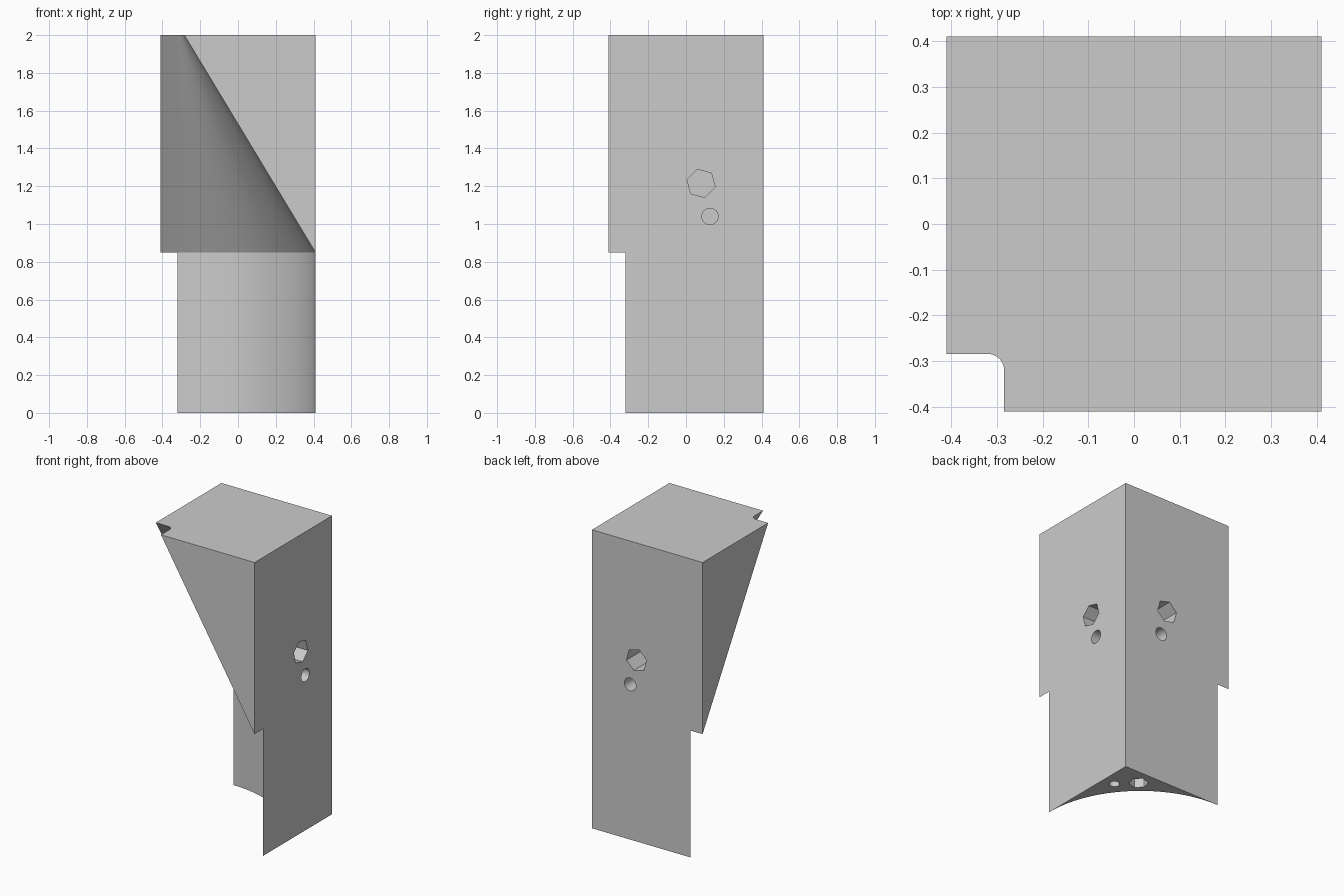
import bpy, bmesh
from math import sin, cos, pi, radians

cube = bpy.data.objects.get("Cube")
if cube:
    bpy.data.objects.remove(cube, do_unlink=True)

H = 0.41             # half width of the block
C = -0.32            # axis of the hollow in x and y
R_LOW, R_TOP = H - C, 0.036
Z_STEP, Z_TOP = 0.85, 2.0
SEG = 40

grey = bpy.data.materials.new("plain grey")
grey.use_nodes = True
color = (0.6, 0.6, 0.6, 1)
grey.diffuse_color = color
grey.node_tree.nodes["Principled BSDF"].inputs["Base Color"].default_value = color


def make_object(name, bm):
    bmesh.ops.recalc_face_normals(bm, faces=bm.faces)
    mesh = bpy.data.meshes.new(name)
    bm.to_mesh(mesh)
    bm.free()
    mesh.materials.append(grey)
    obj = bpy.data.objects.new(name, mesh)
    bpy.context.collection.objects.link(obj)
    return obj


# Corner block: round hollow below, tapering to a small notch at the top
bm = bmesh.new()


def vert(x, y, z):
    return bm.verts.new((x, y, z))


def arc(r, z):
    angles = [pi / 2 * (1 - i / SEG) for i in range(SEG + 1)]
    return [vert(C + r * cos(a), C + r * sin(a), z) for a in angles]


def hollow_path(r, z):
    return [vert(-H, C + r, z)] + arc(r, z) + [vert(C + r, -H, z)]


top = hollow_path(R_TOP, Z_TOP)
mid = hollow_path(R_LOW, Z_STEP)
low = arc(R_LOW, 0)
top_right, top_corner, top_left = vert(H, -H, Z_TOP), vert(H, H, Z_TOP), vert(-H, H, Z_TOP)
low_corner = vert(H, H, 0)

for upper, lower in ((top, mid), (mid[1:-1], low)):
    for i in range(len(upper) - 1):
        bm.faces.new((upper[i], upper[i + 1], lower[i + 1], lower[i]))
bm.faces.new(top + [top_right, top_corner, top_left])
bm.faces.new(low + [low_corner])
# Both outer walls and both triangular cheeks
for side, end, inner in ((top_right, -1, -2), (top_left, 0, 1)):
    bm.faces.new((top[end], side, mid[end]))
    bm.faces.new((side, mid[end], mid[inner], low[end], low_corner, top_corner))
block = make_object("corner_block", bm)


# Blind holes in the two walls and in the foot
def drill(u, v, radius, sides, turn, w0, w1, place):
    cutter_bm = bmesh.new()
    rings = []
    for w in (w0, w1):
        angles = [radians(turn) + 2 * pi * i / sides for i in range(sides)]
        rings.append([cutter_bm.verts.new(place(u + radius * cos(a), v + radius * sin(a), w))
                      for a in angles])
        cutter_bm.faces.new(rings[-1])
    for i in range(sides):
        j = (i + 1) % sides
        cutter_bm.faces.new((rings[0][i], rings[0][j], rings[1][j], rings[1][i]))
    cutter = make_object("hole_cutter", cutter_bm)
    cutter.hide_render = True
    mod = block.modifiers.new("hole", 'BOOLEAN')
    mod.operation = 'DIFFERENCE'
    mod.solver = 'EXACT'
    mod.object = cutter
    bpy.ops.object.modifier_apply(modifier=mod.name)
    bpy.data.objects.remove(cutter, do_unlink=True)


bpy.ops.object.select_all(action='DESELECT')
bpy.context.view_layer.objects.active = block
block.select_set(True)

DEPTH = 0.2
for wall in (lambda u, v, w: (w, u, v), lambda u, v, w: (u, w, v)):
    drill(0.08, 1.215, 0.077, 6, -15, H - DEPTH, H + 0.1, wall)
    drill(0.127, 1.04, 0.043, 32, 0, H - DEPTH, H + 0.1, wall)


def foot(u, v, w):
    return (u, v, w)


drill(0.22, 0.305, 0.06, 6, 135, -0.1, DEPTH, foot)
drill(0.325, 0.2, 0.032, 32, 0, -0.1, DEPTH, foot)

bpy.ops.object.shade_smooth_by_angle(angle=radians(20))
